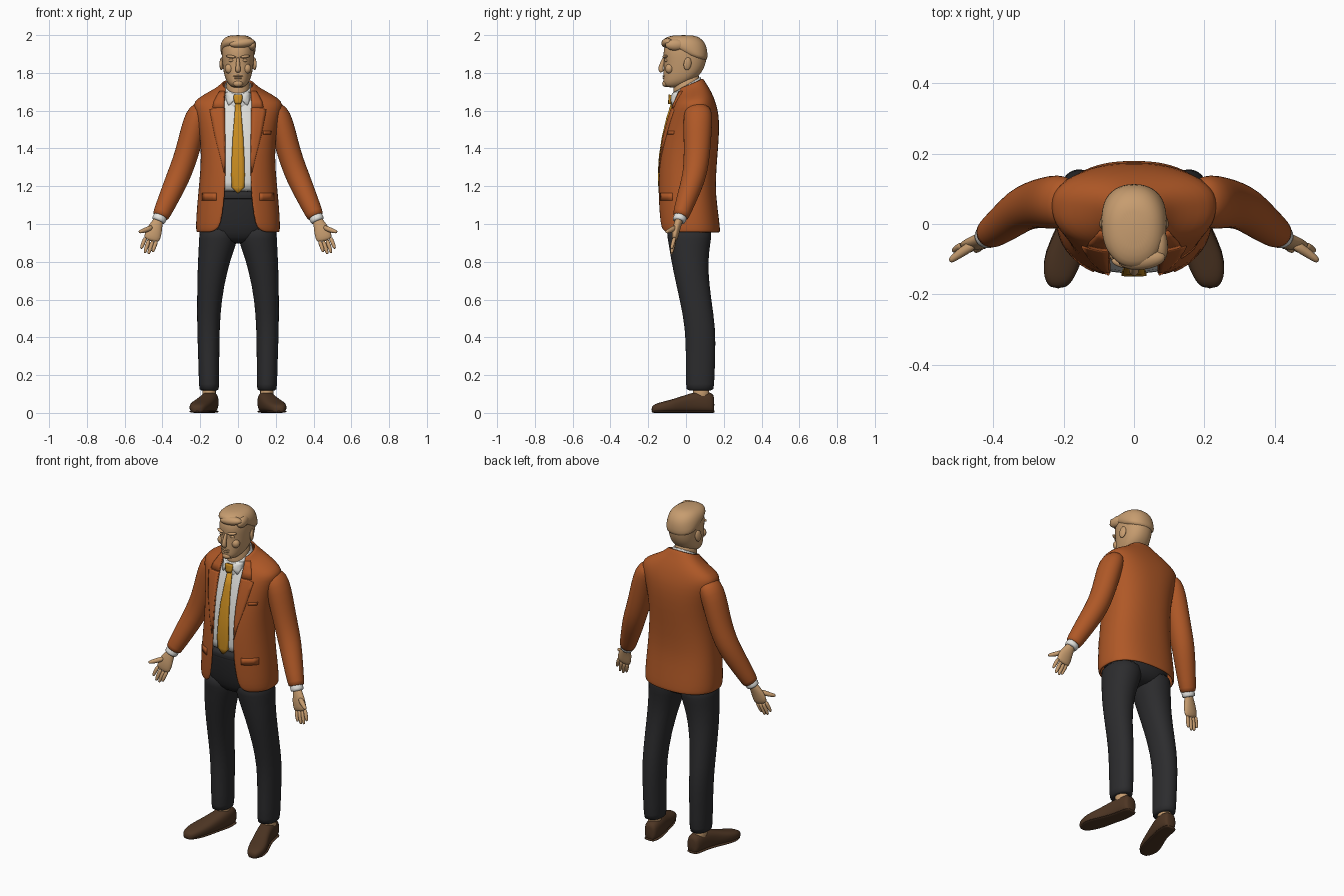
import bpy, bmesh, math
from mathutils import Vector, Euler
from mathutils.bvhtree import BVHTree


def material(name, rgb):
    m = bpy.data.materials.new(name)
    m.diffuse_color = (*rgb, 1)
    return m


ORANGE = material("rust_cloth", (0.43, 0.098, 0.02))
SKIN = material("skin", (0.57, 0.335, 0.16))
BLACK = material("charcoal_cloth", (0.025, 0.025, 0.027))
BROWN = material("brown_leather", (0.075, 0.036, 0.017))
GOLD = material("gold_silk", (0.60, 0.27, 0.015))
WHITE = material("white_cotton", (0.76, 0.76, 0.73))


def finish(name, bm, mat, mirror=False, thick=0, sub=1, smooth=True):
    bmesh.ops.recalc_face_normals(bm, faces=bm.faces)
    me = bpy.data.meshes.new(name)
    bm.to_mesh(me)
    bm.free()
    me.materials.append(mat)
    for f in me.polygons:
        f.use_smooth = smooth
    ob = bpy.data.objects.new(name, me)
    bpy.context.collection.objects.link(ob)
    if mirror:
        ob.modifiers.new("mirror", 'MIRROR').use_mirror_merge = False
    if thick:
        s = ob.modifiers.new("thickness", 'SOLIDIFY')
        s.thickness, s.offset = thick, -1
    if sub:
        m = ob.modifiers.new("smooth", 'SUBSURF')
        m.levels = m.render_levels = sub
    return ob


def spow(v, e):
    return math.copysign(abs(v) ** e, v)


def ring(z, hw, f, b, cx=0, cy=None, p=2.3, shear=0, gap=0, n=32):
    """Horizontal section; an open gap is left at the front when gap > 0."""
    cy = (f + b) / 2 if cy is None else cy
    t0 = math.asin((gap / hw) ** (p / 2)) if gap else 0
    pts = []
    for i in range(n):
        t = t0 + (2 * math.pi - 2 * t0) * i / (n - 1 if gap else n)
        x, c = hw * spow(math.sin(t), 2 / p), spow(math.cos(t), 2 / p)
        y = cy - c * (cy - f) if c > 0 else cy - c * (b - cy)
        pts.append(Vector((cx + x, y, z + shear * (y - cy))))
    return pts


def loft(name, rings, mat, closed=True, caps=True, **kw):
    bm = bmesh.new()
    vs = [[bm.verts.new(p) for p in r] for r in rings]
    n = len(vs[0])
    for a, b in zip(vs, vs[1:]):
        for i in range(n if closed else n - 1):
            j = (i + 1) % n
            bm.faces.new((a[i], a[j], b[j], b[i]))
    if closed and caps:
        bm.faces.new(vs[0])
        bm.faces.new(vs[-1])
    return finish(name, bm, mat, **kw)


def tube(name, path, mat, n=16, caps=True, **kw):
    """path rows: x, y, z, radius along depth, radius across."""
    pts = [Vector(r[:3]) for r in path]
    rings = []
    for i, r in enumerate(path):
        t = (pts[min(i + 1, len(pts) - 1)] - pts[max(i - 1, 0)]).normalized()
        u = (Vector((0, 1, 0)) - t * t.y).normalized()
        v = t.cross(u)
        rings.append([pts[i] + u * r[3] * math.cos(2 * math.pi * k / n)
                      + v * r[4] * math.sin(2 * math.pi * k / n) for k in range(n)])
    return loft(name, rings, mat, caps=caps, **kw)


def blob(name, loc, size, mat, rot=(0, 0, 0), mirror=False):
    bm = bmesh.new()
    bmesh.ops.create_uvsphere(bm, u_segments=20, v_segments=12, radius=1)
    e = Euler(rot)
    for v in bm.verts:
        v.co = e.to_matrix() @ Vector([a * s for a, s in zip(v.co, size)]) + Vector(loc)
    return finish(name, bm, mat, mirror=mirror, sub=0)


def drape(name, rows, mat, targets, lift=0.006, mirror=False, cols=5):
    """Cloth strip laid on the front of other parts; rows: z, x_left, x_right."""
    dg = bpy.context.evaluated_depsgraph_get()
    trees = [BVHTree.FromObject(t, dg) for t in targets]
    bm, grid, last = bmesh.new(), [], -0.1
    for z, x0, x1 in rows:
        line = []
        for i in range(cols):
            x = x0 + (x1 - x0) * i / (cols - 1)
            hits = [t.ray_cast(Vector((x, -1, z)), Vector((0, 1, 0)))[0] for t in trees]
            ys = [h.y for h in hits if h and h.y < 0.05]
            last = min(ys) if ys else last
            line.append(bm.verts.new((x, last - lift, z)))
        grid.append(line)
    for a, b in zip(grid, grid[1:]):
        for i in range(cols - 1):
            bm.faces.new((a[i], a[i + 1], b[i + 1], b[i]))
    return finish(name, bm, mat, mirror=mirror, thick=lift + 0.002, sub=0)


# Jacket body: hem to collar, open down the front
jacket = loft("jacket", [ring(z, hw, f, b, cy=cy, p=2.35, shear=s, gap=g, n=40) for z, hw, f, b, cy, s, g in [
    (0.955, 0.220, -0.135, 0.180, 0.02, 0, 0.145), (0.970, 0.222, -0.142, 0.180, 0.02, 0, 0.110),
    (1.00, 0.223, -0.147, 0.178, 0.02, 0, 0.092), (1.10, 0.217, -0.152, 0.165, 0.02, 0, 0.076),
    (1.20, 0.207, -0.154, 0.155, 0.02, 0, 0.068), (1.36, 0.193, -0.147, 0.166, 0.02, 0, 0.066),
    (1.50, 0.205, -0.122, 0.178, 0.03, 0, 0.068), (1.59, 0.228, -0.092, 0.172, 0.05, 0, 0.069),
    (1.635, 0.240, -0.075, 0.158, 0.055, 0.05, 0.07), (1.665, 0.215, -0.064, 0.145, 0.05, 0.12, 0.07),
    (1.695, 0.155, -0.058, 0.125, 0.04, 0.25, 0.07), (1.720, 0.105, -0.056, 0.105, 0.03, 0.35, 0.07),
    (1.745, 0.084, -0.052, 0.090, 0.02, 0.4, 0.068)]],
    ORANGE, closed=False, thick=0.012)

# Sleeves, cuffs
tube("sleeves", [(0.175, 0.065, 1.625, 0.055, 0.035), (0.205, 0.064, 1.595, 0.075, 0.062),
                 (0.230, 0.062, 1.53, 0.077, 0.066), (0.258, 0.06, 1.42, 0.072, 0.064),
                 (0.285, 0.055, 1.33, 0.068, 0.063), (0.318, 0.043, 1.245, 0.063, 0.063),
                 (0.365, 0.005, 1.14, 0.055, 0.055), (0.408, -0.027, 1.045, 0.044, 0.046),
                 (0.412, -0.030, 1.036, 0.040, 0.042)], ORANGE, n=24, mirror=True)
tube("shirt_cuffs", [(0.400, -0.022, 1.06, 0.036, 0.038), (0.421, -0.037, 1.018, 0.037, 0.039),
                     (0.423, -0.038, 1.013, 0.032, 0.034)], WHITE, mirror=True)

# Hands, palms turned forward
tube("palms", [(0.410, -0.030, 1.04, 0.022, 0.026), (0.428, -0.042, 1.005, 0.021, 0.029),
               (0.441, -0.052, 0.972, 0.021, 0.042), (0.453, -0.058, 0.935, 0.018, 0.045),
               (0.460, -0.062, 0.908, 0.012, 0.040)], SKIN, mirror=True)
for label, kx, kz, tx, tz in [("index", 0.488, 0.932, 0.511, 0.868), ("middle", 0.470, 0.920, 0.492, 0.845),
                              ("ring", 0.450, 0.914, 0.472, 0.840), ("little", 0.430, 0.915, 0.450, 0.850)]:
    mx, mz = (kx + tx) / 2 + 0.002, (kz + tz) / 2
    tube(label + "_fingers", [(kx, -0.059, kz, 0.011, 0.011), (mx, -0.069, mz, 0.011, 0.0115),
                              (tx, -0.075, tz + 0.008, 0.009, 0.009), (tx + 0.001, -0.076, tz, 0.005, 0.005)],
         SKIN, n=10, mirror=True)
tube("thumbs", [(0.452, -0.055, 0.985, 0.016, 0.014), (0.482, -0.075, 0.970, 0.015, 0.015),
                (0.508, -0.093, 0.962, 0.012, 0.012), (0.526, -0.107, 0.957, 0.008, 0.008)],
     SKIN, n=10, mirror=True)

# Shirt body and collar
shirt = loft("shirt", [ring(z, hw, f, b, p=2.5, shear=s) for z, hw, f, b, s in [
    (1.165, 0.180, -0.136, 0.12, 0), (1.20, 0.175, -0.143, 0.12, 0), (1.36, 0.165, -0.138, 0.13, 0),
    (1.50, 0.165, -0.113, 0.13, 0), (1.60, 0.140, -0.084, 0.12, 0), (1.66, 0.105, -0.066, 0.10, 0.1),
    (1.70, 0.080, -0.058, 0.085, 0.3)]], WHITE)
collar = loft("shirt_collar", [ring(z, hw, f, b, p=2.1, shear=0.55) for z, hw, f, b in [
    (1.66, 0.086, -0.080, 0.090), (1.70, 0.080, -0.079, 0.086), (1.738, 0.069, -0.076, 0.080)]],
    WHITE, caps=False, thick=0.008)
drape("collar_points", [(1.630, 0.045, 0.052), (1.655, 0.022, 0.062), (1.680, 0.008, 0.068),
                        (1.698, 0.008, 0.066)], WHITE, [shirt, collar], 0.006, mirror=True)

# Trousers
pelvis = loft("trouser_top", [ring(z, hw, f, b) for z, hw, f, b in [
    (0.895, 0.08, -0.050, 0.08), (0.925, 0.165, -0.088, 0.125), (0.98, 0.197, -0.110, 0.145),
    (1.08, 0.195, -0.130, 0.142), (1.16, 0.185, -0.140, 0.13), (1.178, 0.183, -0.140, 0.125)]], BLACK)
loft("trouser_legs", [ring(z, hw, f, b, cx=cx, p=2.15, n=24) for z, cx, hw, f, b in [
    (0.118, 0.153, 0.050, 0.004, 0.144), (0.125, 0.153, 0.054, -0.001, 0.149),
    (0.30, 0.155, 0.056, -0.001, 0.156), (0.45, 0.157, 0.060, -0.004, 0.157),
    (0.60, 0.152, 0.065, -0.034, 0.134), (0.75, 0.136, 0.079, -0.068, 0.117),
    (0.85, 0.118, 0.092, -0.086, 0.122), (0.92, 0.103, 0.104, -0.097, 0.134),
    (1.00, 0.102, 0.102, -0.112, 0.14)]], BLACK, mirror=True)
drape("waistband", [(1.135, -0.085, 0.085), (1.172, -0.085, 0.085)], BLACK, [pelvis], 0.003, cols=13)

# Ankles and shoes
tube("ankles", [(0.152, 0.085, 0.06, 0.042, 0.036), (0.153, 0.08, 0.10, 0.044, 0.036),
                (0.153, 0.075, 0.15, 0.045, 0.038)], SKIN, mirror=True)


def shoe_ring(y, cx, hw, h, z0=0.0, n=20):
    return [Vector((cx + hw * spow(math.cos(a), 0.8), y, z0 + h / 2 + h / 2 * spow(math.sin(a), 0.75)))
            for a in (2 * math.pi * i / n for i in range(n))]


loft("shoes", [shoe_ring(*r) for r in [
    (0.150, 0.142, 0.026, 0.085), (0.140, 0.143, 0.040, 0.110), (0.07, 0.148, 0.047, 0.116),
    (0.02, 0.160, 0.048, 0.103), (-0.03, 0.177, 0.051, 0.086), (-0.08, 0.196, 0.056, 0.070),
    (-0.13, 0.209, 0.051, 0.058), (-0.165, 0.214, 0.038, 0.047), (-0.183, 0.216, 0.020, 0.034)]],
    BROWN, mirror=True)
loft("soles", [shoe_ring(y, cx, hw, 0.014) for y, cx, hw in [
    (0.153, 0.142, 0.026), (0.138, 0.143, 0.042), (0.06, 0.148, 0.045), (0.0, 0.170, 0.047),
    (-0.08, 0.197, 0.059), (-0.14, 0.211, 0.050), (-0.185, 0.216, 0.020)]], BROWN, mirror=True)

# Neck and head
loft("neck", [ring(z, hw, f, b, p=2, shear=0.3) for z, hw, f, b in [
    (1.64, 0.066, -0.062, 0.075), (1.70, 0.061, -0.066, 0.072), (1.80, 0.062, -0.070, 0.078)]], SKIN)
head = loft("head", [ring(z, hw, f, b, cy=cy, p=2.2, shear=s) for z, hw, f, b, cy, s in [
    (1.722, 0.026, -0.107, -0.055, -0.08, -0.1), (1.735, 0.045, -0.118, -0.015, -0.06, -0.1),
    (1.755, 0.061, -0.121, 0.030, -0.03, 0), (1.785, 0.072, -0.119, 0.070, -0.01, 0),
    (1.82, 0.079, -0.119, 0.094, 0.0, 0), (1.86, 0.084, -0.115, 0.107, 0.0, 0),
    (1.90, 0.087, -0.121, 0.111, 0.0, 0), (1.94, 0.086, -0.116, 0.105, 0.0, 0),
    (1.97, 0.074, -0.095, 0.085, 0.0, 0), (1.988, 0.045, -0.06, 0.05, 0.0, 0)]], SKIN)

# Face
tube("nose", [(0, -0.112, 1.885, 0.010, 0.008), (0, -0.126, 1.85, 0.012, 0.010),
              (0, -0.137, 1.818, 0.016, 0.015), (0, -0.126, 1.803, 0.012, 0.015)], SKIN, n=12)
blob("brows", (0.037, -0.111, 1.886), (0.028, 0.012, 0.008), SKIN, (0, -0.12, 0.3), True)
blob("eyes", (0.035, -0.104, 1.866), (0.015, 0.010, 0.008), SKIN, mirror=True)
blob("cheeks", (0.046, -0.088, 1.822), (0.024, 0.022, 0.026), SKIN, mirror=True)
blob("upper_lip", (0, -0.116, 1.783), (0.026, 0.009, 0.005), SKIN)
blob("lower_lip", (0, -0.115, 1.772), (0.022, 0.009, 0.006), SKIN)
blob("chin", (0, -0.108, 1.743), (0.026, 0.018, 0.018), SKIN)
blob("ears", (0.087, 0.008, 1.848), (0.010, 0.021, 0.034), SKIN, (-0.15, 0, 0.3), True)

# Swept hair
loft("hair", [ring(z, hw, f, b, cy=cy, p=2.2, shear=s) for z, hw, f, b, cy, s in [
    (1.875, 0.084, -0.02, 0.110, 0.045, -0.3), (1.905, 0.091, -0.07, 0.115, 0.03, -0.25),
    (1.935, 0.095, -0.118, 0.113, 0.0, -0.1), (1.965, 0.089, -0.128, 0.102, -0.01, -0.05),
    (1.987, 0.072, -0.110, 0.075, -0.01, 0), (2.0, 0.042, -0.07, 0.04, -0.01, 0)]], SKIN)
blob("hair_wave", (0.022, -0.100, 1.958), (0.068, 0.030, 0.025), SKIN, (0, -0.12, 0.1))
blob("hair_side", (0.072, -0.055, 1.948), (0.024, 0.055, 0.030), SKIN, (0, 0, 0.1))

# Tie
drape("tie_blade", [(1.165, -0.006, 0.006), (1.195, -0.034, 0.034), (1.26, -0.036, 0.036),
                    (1.36, -0.033, 0.033), (1.46, -0.028, 0.028), (1.56, -0.020, 0.020),
                    (1.65, -0.013, 0.013)], GOLD, [shirt, pelvis], 0.010)
drape("tie_knot", [(1.635, -0.014, 0.014), (1.65, -0.021, 0.021), (1.675, -0.025, 0.025),
                   (1.685, -0.020, 0.020)], GOLD, [shirt, collar], 0.016)

# Lapels, jacket collar and pockets
drape("lapels", [(1.27, 0.070, 0.074), (1.36, 0.070, 0.095), (1.46, 0.071, 0.122), (1.56, 0.072, 0.142),
                 (1.605, 0.073, 0.150), (1.615, 0.073, 0.118)], ORANGE, [jacket], 0.005, mirror=True)
drape("jacket_collar", [(1.618, 0.074, 0.135), (1.65, 0.073, 0.128), (1.68, 0.073, 0.112),
                        (1.705, 0.073, 0.098)], ORANGE, [jacket], 0.005, mirror=True)
drape("pocket_flaps", [(1.125, 0.115, 0.192), (1.165, 0.115, 0.190)], ORANGE, [jacket], 0.004, mirror=True)
drape("breast_pocket", [(1.475, 0.135, 0.175), (1.492, 0.135, 0.177)], ORANGE, [jacket], 0.004)
